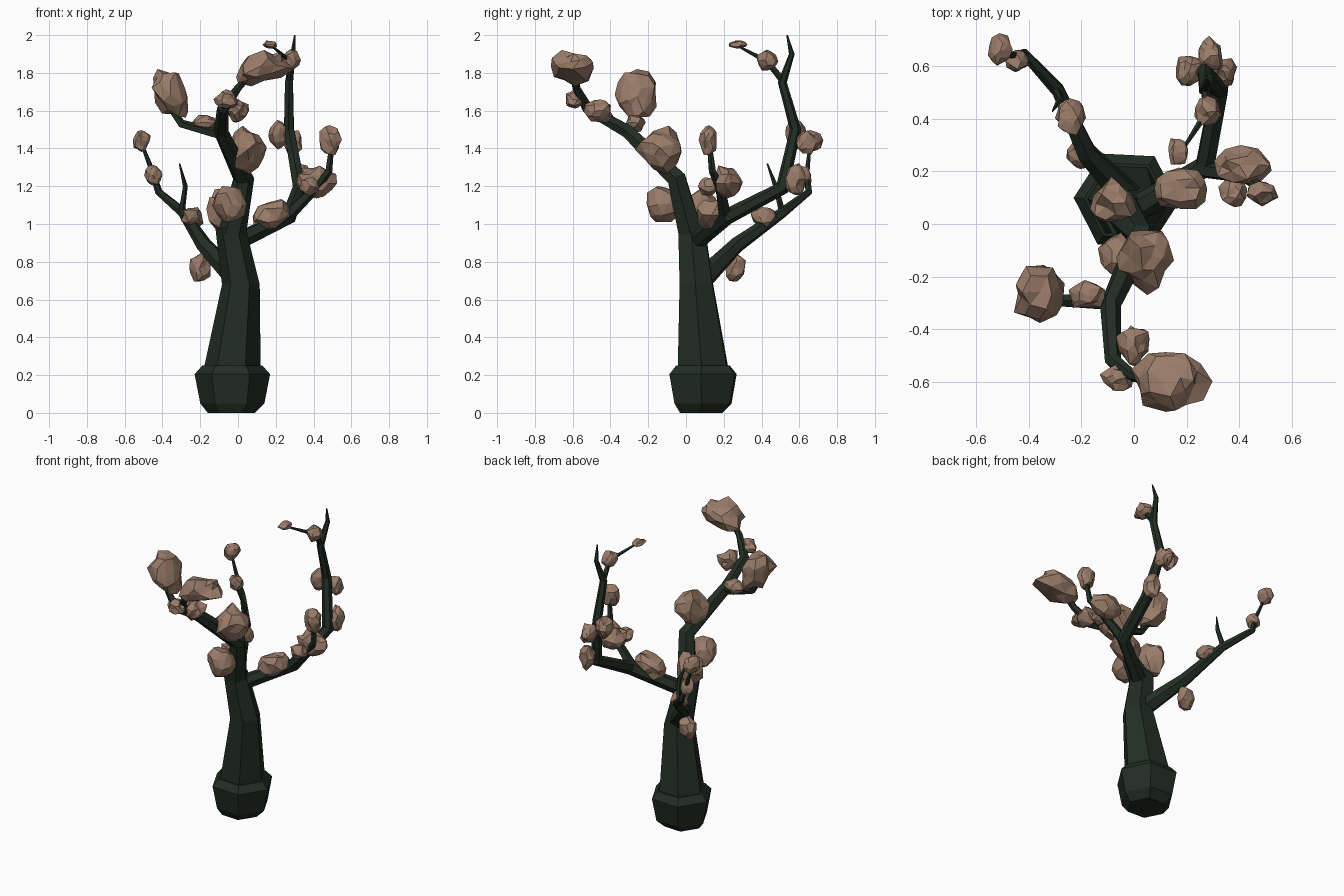
import bpy, bmesh, math, random
from mathutils import Vector, Euler, noise

if "Cube" in bpy.data.objects:
    bpy.data.objects.remove(bpy.data.objects["Cube"])


def material(name, rgb):
    mat = bpy.data.materials.new(name)
    mat.use_nodes = True
    mat.diffuse_color = (*rgb, 1)
    mat.node_tree.nodes["Principled BSDF"].inputs["Base Color"].default_value = (*rgb, 1)
    return mat


BARK = material("dark green bark", (0.016, 0.027, 0.018))
LEAF = material("brown foliage", (0.32, 0.2, 0.14))


def finish(bm, name, mat):
    bmesh.ops.recalc_face_normals(bm, faces=bm.faces)
    mesh = bpy.data.meshes.new(name)
    bm.to_mesh(mesh)
    bm.free()
    mesh.materials.append(mat)
    bpy.context.collection.objects.link(bpy.data.objects.new(name, mesh))


def tube(name, path, sides=6, level=False, turn=0.0):
    """Faceted tube through (x, y, z, radius) points; level keeps rings flat."""
    bm = bmesh.new()
    pts = [Vector(p[:3]) for p in path]
    tangent = Vector((0, 0, 1))
    side = Vector((math.cos(turn), math.sin(turn), 0))
    rings = []
    for i, p in enumerate(path):
        if not level:
            into = (pts[i] - pts[max(i - 1, 0)]).normalized()
            out = (pts[min(i + 1, len(pts) - 1)] - pts[i]).normalized()
            new = (into + out).normalized()
            side = tangent.rotation_difference(new) @ side
            tangent = new
        other = tangent.cross(side)
        ring = []
        for k in range(sides):
            a = math.tau * k / sides
            ring.append(bm.verts.new(pts[i] + p[3] * (side * math.cos(a) + other * math.sin(a))))
        rings.append(ring)
    for low, high in zip(rings, rings[1:]):
        for k in range(sides):
            n = (k + 1) % sides
            bm.faces.new((low[k], low[n], high[n], high[k]))
    bm.faces.new(rings[0])
    bm.faces.new(rings[-1])
    finish(bm, name, BARK)


def clump(name, centre, size, tilt=0.0):
    """Rough faceted foliage mass; tilt leans it about the front axis."""
    bm = bmesh.new()
    bmesh.ops.create_icosphere(bm, subdivisions=2, radius=1)
    seed = Vector([random.uniform(-50, 50) for _ in range(3)])
    turn = Euler((0, tilt, 0)).to_matrix()
    for v in bm.verts:
        lump = 1 + 0.3 * noise.noise(v.co * 1.3 + seed) + random.uniform(-0.1, 0.1)
        v.co = v.co * lump + Vector([random.uniform(-0.1, 0.1) for _ in range(3)])
        v.co = turn @ (v.co * Vector(size)) + Vector(centre)
    finish(bm, name, LEAF)


random.seed(4)

# Root bulb and trunk
tube("root_bulb", [(-0.035, 0.08, 0, 0.125), (-0.03, 0.09, 0.05, 0.17),
                   (-0.03, 0.09, 0.205, 0.2), (-0.03, 0.09, 0.25, 0.16)], level=True, turn=-0.05)
tube("trunk", [(-0.03, 0.09, 0.24, 0.15), (0.015, 0.055, 0.68, 0.1),
               (-0.04, 0.03, 0.98, 0.08)], level=True, turn=-0.05)

# Front branch and its offshoot
tube("front_branch", [(-0.035, 0.03, 0.93, 0.075), (0.03, -0.05, 1.24, 0.056),
                      (-0.09, -0.31, 1.49, 0.04), (-0.08, -0.52, 1.61, 0.032),
                      (0, -0.58, 1.72, 0.022), (0.1, -0.6, 1.83, 0.014)])
tube("front_offshoot", [(-0.08, -0.3, 1.47, 0.03), (-0.3, -0.29, 1.53, 0.024),
                        (-0.4, -0.27, 1.67, 0.014)], 5)

# Left branch with its two offshoots
tube("left_branch", [(-0.02, 0.04, 0.9, 0.05), (0.27, 0.22, 1.04, 0.042),
                     (0.325, 0.51, 1.19, 0.038), (0.27, 0.58, 1.5, 0.03),
                     (0.27, 0.51, 1.75, 0.024), (0.29, 0.56, 1.9, 0.015),
                     (0.3, 0.535, 2.0, 0.004)])
tube("left_offshoot", [(0.25, 0.21, 1.03, 0.035), (0.42, 0.18, 1.2, 0.026),
                       (0.48, 0.14, 1.28, 0.02), (0.5, 0.12, 1.46, 0.012)], 5)
tube("left_top_twig", [(0.27, 0.52, 1.75, 0.02), (0.28, 0.43, 1.86, 0.015),
                       (0.17, 0.26, 1.95, 0.005)], 5)

# Right branch with its twig
tube("right_branch", [(0, 0.08, 0.7, 0.06), (-0.18, 0.27, 0.89, 0.042),
                      (-0.29, 0.51, 1.06, 0.028), (-0.42, 0.65, 1.17, 0.02),
                      (-0.45, 0.64, 1.27, 0.015), (-0.52, 0.66, 1.45, 0.007)])
tube("right_twig", [(-0.3, 0.51, 1.06, 0.018), (-0.28, 0.475, 1.2, 0.014),
                    (-0.31, 0.43, 1.32, 0.004)], 5)

# Foliage on the front branch
clump("front_tip_foliage", (0.13, -0.59, 1.83), (0.14, 0.12, 0.08), -0.3)
clump("front_offshoot_foliage", (-0.355, -0.26, 1.69), (0.09, 0.11, 0.135), -0.5)
clump("front_upper_foliage", (-0.06, -0.59, 1.66), (0.06, 0.05, 0.05))
clump("front_middle_foliage", (0, -0.46, 1.6), (0.06, 0.075, 0.06))
clump("front_fork_foliage", (-0.18, -0.27, 1.535), (0.07, 0.05, 0.045))
clump("front_bend_foliage", (0.04, -0.13, 1.39), (0.1, 0.11, 0.12), 0.3)
clump("front_low_foliage", (-0.04, -0.12, 1.1), (0.09, 0.09, 0.1))
clump("crown_foliage", (-0.08, 0.08, 1.08), (0.085, 0.08, 0.11))

# Foliage on the left branch
clump("left_low_foliage", (0.17, 0.13, 1.05), (0.11, 0.08, 0.075), -0.4)
clump("left_offshoot_foliage", (0.41, 0.22, 1.22), (0.11, 0.07, 0.085))
clump("left_offshoot_small_foliage", (0.38, 0.12, 1.2), (0.05, 0.05, 0.05))
clump("left_offshoot_tip_foliage", (0.49, 0.12, 1.44), (0.055, 0.045, 0.08))
clump("left_bend_foliage", (0.34, 0.58, 1.24), (0.05, 0.055, 0.08))
clump("left_middle_foliage", (0.21, 0.58, 1.47), (0.05, 0.055, 0.075))
clump("left_back_foliage", (0.29, 0.64, 1.43), (0.05, 0.065, 0.06))
clump("left_twig_foliage", (0.28, 0.43, 1.865), (0.05, 0.055, 0.05))
clump("left_twig_tip_foliage", (0.17, 0.275, 1.95), (0.04, 0.05, 0.02))

# Foliage on the right branch
clump("right_low_foliage", (-0.2, 0.265, 0.77), (0.06, 0.055, 0.07))
clump("right_middle_foliage", (-0.24, 0.41, 1.04), (0.055, 0.065, 0.055))
clump("right_upper_foliage", (-0.45, 0.62, 1.26), (0.045, 0.045, 0.05))
clump("right_tip_foliage", (-0.51, 0.66, 1.44), (0.045, 0.055, 0.06))
